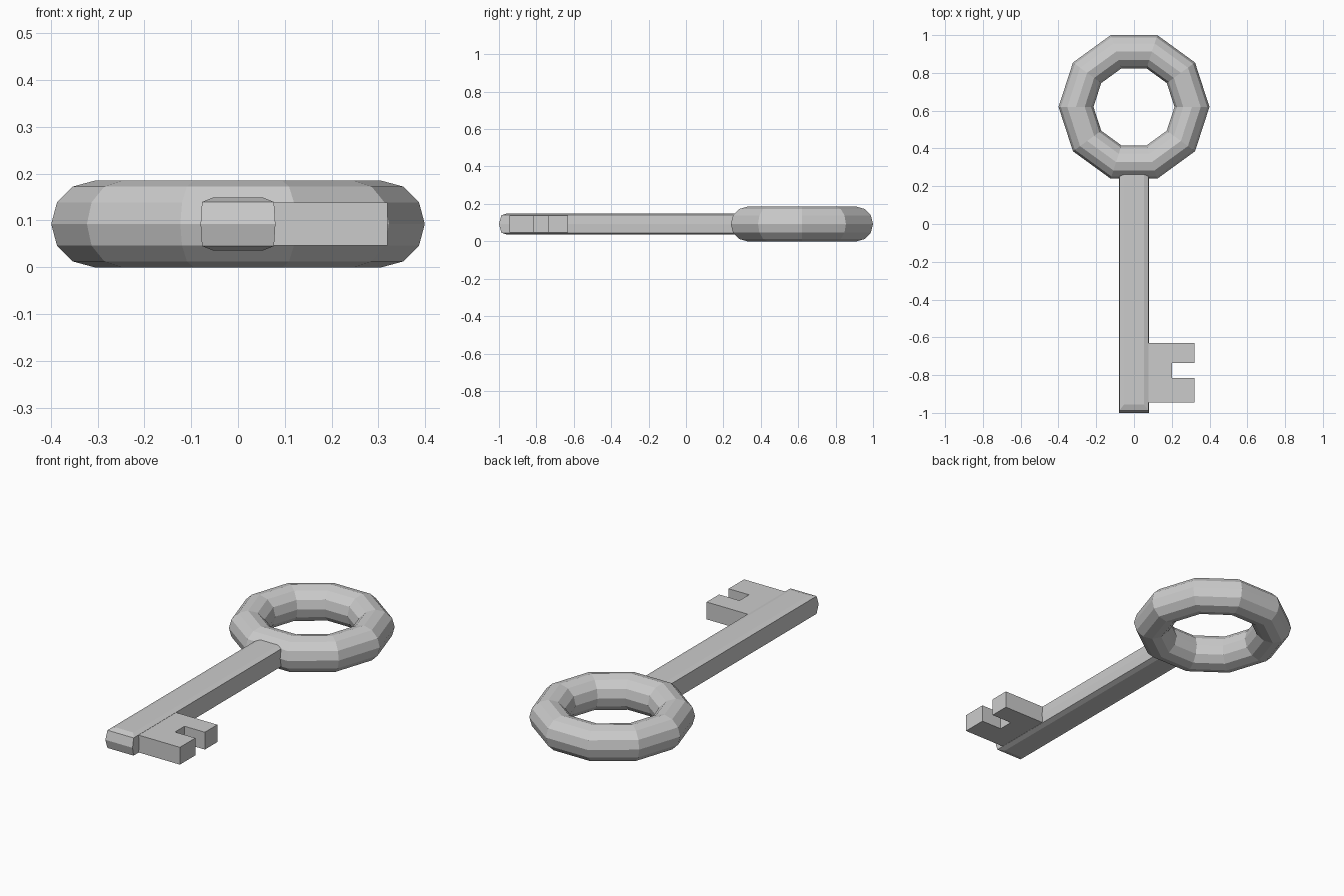
import bpy, bmesh
from math import cos, sin, pi

if "Cube" in bpy.data.objects:
    bpy.data.objects.remove(bpy.data.objects["Cube"])

MID = 0.0925  # height of the key's middle plane


def finish(name, bm):
    bmesh.ops.recalc_face_normals(bm, faces=bm.faces)
    me = bpy.data.meshes.new(name)
    bm.to_mesh(me)
    bm.free()
    ob = bpy.data.objects.new(name, me)
    bpy.context.collection.objects.link(ob)
    return ob


# Ring handle: ten-sided ring with a twelve-sided section
bpy.ops.mesh.primitive_torus_add(major_segments=10, minor_segments=12,
                                 major_radius=0.307, minor_radius=0.0925,
                                 location=(0, 0.62, MID))
bpy.context.object.name = "ring_handle"

# Shaft: stacked outlines (height offset, half width, front y), slightly bulged
levels = [(-0.057, 0.052, -0.955), (-0.047, 0.077, -0.987), (0, 0.08, -1.0),
          (0.047, 0.077, -0.987), (0.057, 0.052, -0.955)]
bm = bmesh.new()
rings = []
for dz, w, y in levels:
    pts = [(-w, y), (w, y), (w, 0.29), (-w, 0.29)]
    rings.append([bm.verts.new((px, py, MID + dz)) for px, py in pts])
for a, b in zip(rings, rings[1:]):
    for i in range(4):
        j = (i + 1) % 4
        bm.faces.new((a[i], a[j], b[j], b[i]))
bm.faces.new(rings[0])
bm.faces.new(rings[-1])
finish("shaft", bm)

# Bit: notched plate with two teeth
outline = [(0.06, -0.945), (0.32, -0.945), (0.32, -0.815), (0.2, -0.815),
           (0.2, -0.735), (0.32, -0.735), (0.32, -0.63), (0.06, -0.63)]
bm = bmesh.new()
face = bm.faces.new([bm.verts.new((x, y, MID - 0.046)) for x, y in outline])
ext = bmesh.ops.extrude_face_region(bm, geom=[face], use_keep_orig=True)
bmesh.ops.translate(bm, vec=(0, 0, 0.092),
                    verts=[v for v in ext["geom"] if isinstance(v, bmesh.types.BMVert)])
finish("bit", bm)
